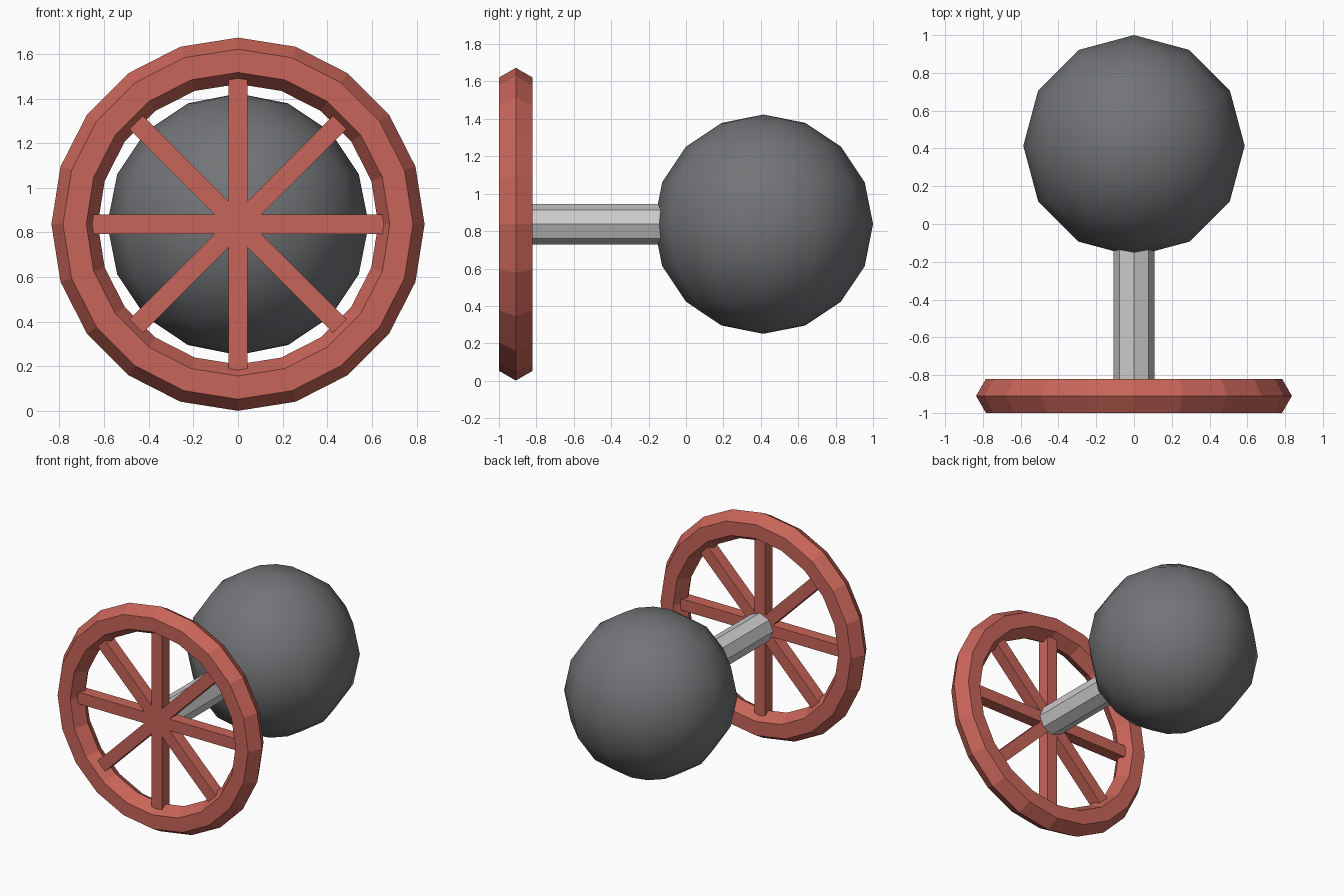
import bpy
from math import pi

if "Cube" in bpy.data.objects:
    bpy.data.objects.remove(bpy.data.objects["Cube"])

ZC = 0.837       # height of the shared axis
WHEEL_Y = -0.91  # wheel plane


def material(name, rgb):
    m = bpy.data.materials.new(name)
    m.diffuse_color = (*rgb, 1)
    m.use_nodes = True
    m.node_tree.nodes["Principled BSDF"].inputs["Base Color"].default_value = m.diffuse_color
    return m


red = material("red", (0.58, 0.13, 0.10))
dark = material("dark_grey", (0.17, 0.175, 0.185))


def finish(name, mat=None):
    ob = bpy.context.object
    ob.name = name
    if mat:
        ob.data.materials.append(mat)
    return ob


# Wheel rim: low-poly ring with a hexagonal section
bpy.ops.mesh.primitive_torus_add(
    major_segments=20, minor_segments=6, major_radius=0.732, minor_radius=0.104,
    location=(0, WHEEL_Y, ZC), rotation=(pi / 2, 0, 0))
finish("wheel_rim", red)
bpy.ops.object.shade_flat()

# Spokes: four square bars crossing at the hub, ends sunk in the rim
for i in range(4):
    bpy.ops.mesh.primitive_cube_add(
        size=1, location=(0, WHEEL_Y, ZC), rotation=(0, i * pi / 4, 0))
    bar = finish(f"spoke_bar_{i + 1}", red)
    bar.scale = (1.38, 0.088, 0.086)

# Axle: octagonal shaft from the hub into the ball
y0, y1 = -0.92, -0.08
bpy.ops.mesh.primitive_cylinder_add(
    vertices=8, radius=0.109, depth=y1 - y0,
    location=(0, (y0 + y1) / 2, ZC), rotation=(pi / 2, 0, 0))
finish("axle")

# Ball: coarse smooth-shaded sphere
bpy.ops.mesh.primitive_uv_sphere_add(
    segments=12, ring_count=8, radius=0.586, location=(0, 0.414, ZC))
finish("ball", dark)
bpy.ops.object.shade_smooth()
